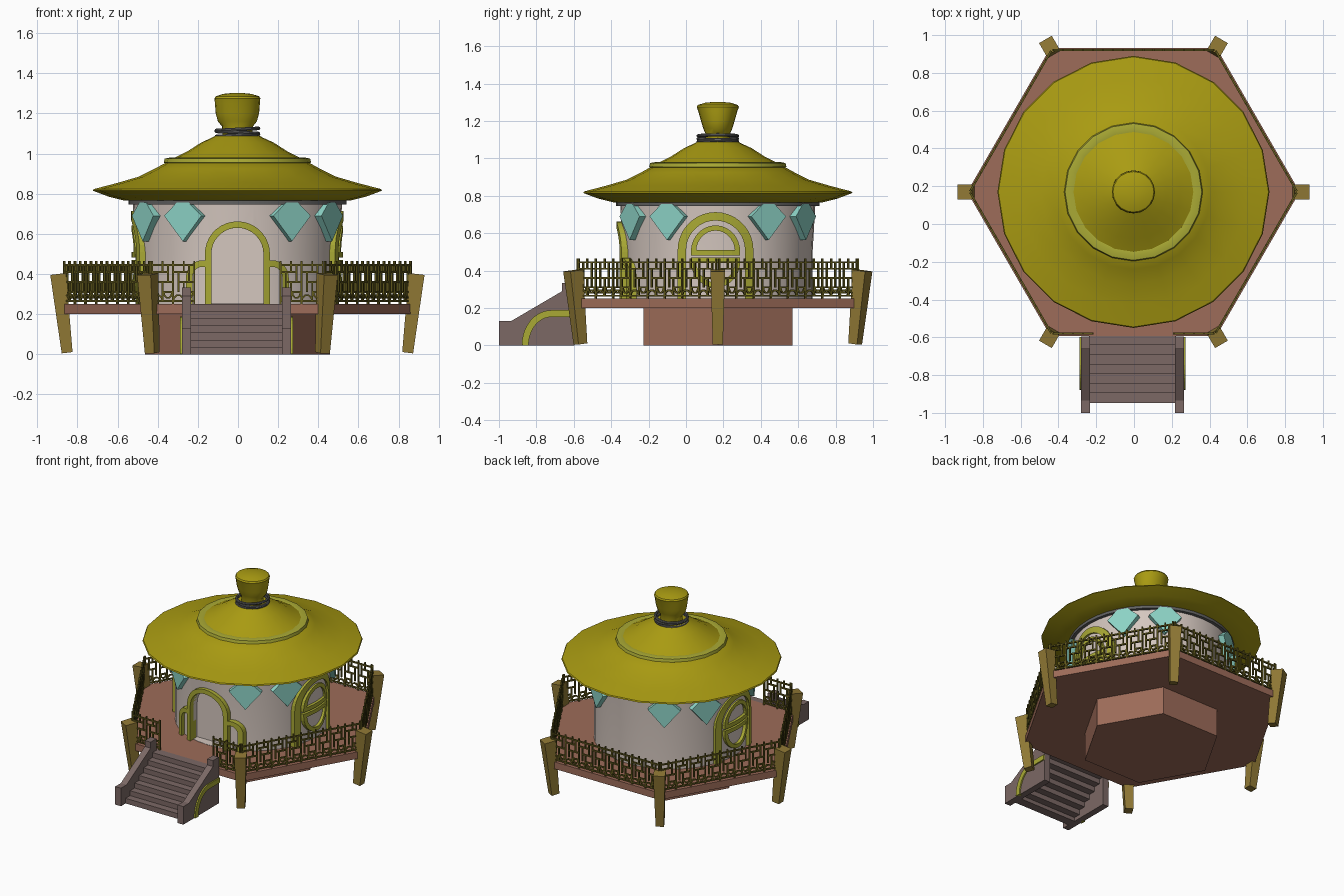
import bpy, bmesh
from math import sin, cos, pi, sqrt, hypot, radians

if "Cube" in bpy.data.objects:
    bpy.data.objects.remove(bpy.data.objects["Cube"])

CX, CY = -0.003, 0.17      # centre of the round house


def mat(name, r, g, b):
    m = bpy.data.materials.new(name)
    m.diffuse_color = (r, g, b, 1)
    m.use_nodes = True
    m.node_tree.nodes["Principled BSDF"].inputs["Base Color"].default_value = m.diffuse_color
    return m


ROOF = mat("roof_gold", .40, .33, .006)
LIME = mat("lime_trim", .40, .40, .035)
WALL = mat("cream_wall", .66, .57, .52)
TEAL = mat("teal", .27, .66, .57)
DECK = mat("deck_wood", .34, .15, .10)
STONE = mat("step_stone", .20, .14, .13)
POST = mat("post_wood", .28, .19, .035)
RAIL = mat("rail_olive", .12, .10, .012)
GREY = mat("grey_rope", .12, .12, .12)


def make(name, verts, faces, material, smooth=False):
    me = bpy.data.meshes.new(name)
    me.from_pydata(verts, [], faces)
    bm = bmesh.new()
    bm.from_mesh(me)
    bmesh.ops.recalc_face_normals(bm, faces=bm.faces)
    bm.to_mesh(me)
    bm.free()
    ob = bpy.data.objects.new(name, me)
    bpy.context.collection.objects.link(ob)
    me.materials.append(material)
    if smooth:
        bpy.ops.object.select_all(action='DESELECT')
        ob.select_set(True)
        bpy.context.view_layer.objects.active = ob
        bpy.ops.object.shade_smooth_by_angle(angle=radians(30))
    return ob


def loft(name, rings, n, material, smooth=True, closed=False):
    """Stack of (rx, ry, z) rings around the house centre."""
    v = [(CX + rx * cos(2 * pi * i / n), CY + ry * sin(2 * pi * i / n), z)
         for rx, ry, z in rings for i in range(n)]
    k = len(rings)
    f = [(a * n + i, a * n + (i + 1) % n, (a + 1) % k * n + (i + 1) % n, (a + 1) % k * n + i)
         for a in range(k if closed else k - 1) for i in range(n)]
    if not closed:
        f += [tuple(range(n)), tuple(range((k - 1) * n, k * n))]
    return make(name, v, f, material, smooth)


def lathe(name, prof, n, material, **kw):
    return loft(name, [(r, r, z) for r, z in prof], n, material, **kw)


def prism(name, pts, d0, d1, place, material):
    n = len(pts)
    v = [place(a, b, d) for d in (d0, d1) for a, b in pts]
    f = [tuple(range(n)), tuple(range(n, 2 * n))]
    f += [(i, (i + 1) % n, n + (i + 1) % n, n + i) for i in range(n)]
    return make(name, v, f, material)


def ribbon(name, paths, width, d0, d1, place, material):
    """Flat bars of given width following 2D paths, from depth d0 to d1."""
    v, f = [], []
    for p in paths:
        s = len(v)
        for i, (a, b) in enumerate(p):
            q, r = p[max(i - 1, 0)], p[min(i + 1, len(p) - 1)]
            dx, dy = r[0] - q[0], r[1] - q[1]
            l = hypot(dx, dy)
            nx, ny = -dy / l * width / 2, dx / l * width / 2
            v += [place(a + nx, b + ny, d0), place(a - nx, b - ny, d0),
                  place(a - nx, b - ny, d1), place(a + nx, b + ny, d1)]
        m = len(p)
        f += [(s + 4 * i + j, s + 4 * i + (j + 1) % 4, s + 4 * i + 4 + (j + 1) % 4, s + 4 * i + 4 + j)
              for i in range(m - 1) for j in range(4)]
        f += [(s, s + 1, s + 2, s + 3), tuple(s + 4 * m - 4 + j for j in range(4))]
    return make(name, v, f, material)


def arc(cx, cy, rx, ry, a0, a1, n=12):
    return [(cx + rx * cos(radians(a0 + (a1 - a0) * i / n)),
             cy + ry * sin(radians(a0 + (a1 - a0) * i / n))) for i in range(n + 1)]


# Hexagonal foundation and deck
lathe("foundation", [(.46, 0), (.46, .205)], 6, DECK, smooth=False)
lathe("deck", [(.88, .20), (.88, .25)], 6, DECK, smooth=False)

# Round wall with an arched door recess
wall = lathe("wall", [(.507, .245), (.507, .5), (.522, .76)], 40, WALL)
cutter = prism("door_cutter", [(-.13, .252)] + arc(0, .5, .13, .13, 180, 0, 16) + [(.13, .252)],
               -.6, -.275, lambda a, b, d: (CX + a, d, b), WALL)
cutter.hide_render = True
mod = wall.modifiers.new("door", 'BOOLEAN')
mod.object, mod.solver = cutter, 'EXACT'
bpy.context.view_layer.objects.active = wall
bpy.ops.object.modifier_apply(modifier="door")
bpy.data.objects.remove(cutter)
lathe("wall_cap", [(.543, .745), (.543, .77)], 40, GREY)

# Roof tiers, trim ring, rope coils and finial
lathe("lower_roof", [(.54, .765), (.56, .765), (.64, .785), (.72, .815), (.715, .823), (.60, .853),
                     (.49, .885), (.41, .925), (.35, .958), (.30, .96)], 20, ROOF)
lathe("roof_ring", [(.31, .95), (.34, .942), (.367, .955), (.362, .975), (.335, .98), (.31, .975)],
      20, LIME, closed=True)
lathe("upper_roof", [(.33, .955), (.33, .97), (.25, 1.01), (.18, 1.055), (.125, 1.08), (.10, 1.095)], 20, ROOF)
for k in range(3):
    ring = lathe(f"rope_coil_{k}", [(.105 + .009 * cos(2 * pi * i / 8), 1.09 + .015 * k + .009 * sin(2 * pi * i / 8))
                                    for i in range(8)], 20, GREY, closed=True)
    for vert in ring.data.vertices:
        vert.co.z += (vert.co.x - CX) * .05 * (-1) ** k
loft("finial", [(.075, .066, 1.09), (.077, .067, 1.135), (.097, .078, 1.16), (.108, .090, 1.20), (.112, .104, 1.25),
                (.114, .113, 1.275), (.108, .107, 1.285), (.07, .07, 1.297), (.02, .02, 1.302)], 20, ROOF)

# Teal diamonds tucked under the eaves
diamond = [(-.107, .69), (-.035, .755), (.035, .755), (.107, .69), (0, .563)]
for i in range(12):
    if i % 3:
        t = i * pi / 6
        prism(f"diamond_{i}", diamond, .485, .545,
              lambda a, b, d: (CX + d * cos(t) - a * sin(t), CY + d * sin(t) + a * cos(t), b), TEAL)


# Door frame with side scrolls, wrapped on the wall
def front(a, b, d):
    return (CX + a, CY - sqrt(.507 ** 2 - a * a) - d, b)


door = [[(-.146, .25), (-.146, .38)] + arc(0, .5, .146, .146, 180, 0, 18) + [(.146, .38), (.146, .25)]]
for s in (-1, 1):
    door.append([(s * a, b) for a, b in [(.155, .452)] + arc(.175, .38, .065, .072, 90, 0, 8) + [(.24, .25)]])
ribbon("door_frame", door, .032, -.03, .035, front, LIME)

# Arched side windows: outer arch and two half-round frames
for s, side in ((1, "right"), (-1, "left")):
    def lateral(a, b, d):
        return (CX + s * (sqrt(.507 ** 2 - a * a) + d), CY - .012 + a, b)
    ribbon(f"{side}_window_arch", [[(-.18, .25), (-.18, .4)] + arc(0, .51, .18, .18, 180, 0, 18)
                                   + [(.18, .4), (.18, .25)]], .045, -.02, .022, lateral, LIME)
    bars = [arc(0, .50, .118, .128, 180, 0, 14), arc(0, .45, .118, .128, 180, 360, 14)]
    bars += [[(-.132 + .264 * i / 6, z) for i in range(7)] for z in (.495, .455)]
    ribbon(f"{side}_window_frame", bars, .028, -.02, .02, lateral, LIME)

# Leaning tapered posts at the deck corners
for i in range(6):
    t = i * pi / 3
    v = []
    for r, z, h in ((.848, .008, .027), (.893, .40, .039)):
        for a, b in ((-h, -h), (h, -h), (h, h), (-h, h)):
            v.append((CX + (r + a) * cos(t) - b * sin(t), CY + (r + a) * sin(t) + b * cos(t), z - a * .12))
    make(f"post_{i}", v, [(0, 1, 2, 3), (4, 5, 6, 7)] + [(j, (j + 1) % 4, 4 + (j + 1) % 4, 4 + j) for j in range(4)], POST)


# Fretwork railings: a repeated motif of bars and hooks
def fretwork(u0, u1):
    n = max(1, round((u1 - u0) / .105))
    p = (u1 - u0) / n
    out = [[(u0, z), (u1, z)] for z in (.445, .265)]
    out.append([(u1, .25), (u1, .465)])
    for k in range(n):
        u = u0 + k * p
        segs = [[(0, .25), (0, .465)], [(.5, .41), (.5, .465)], [(0, .41), (.75, .41)], [(.75, .36), (.75, .445)],
                [(.25, .31), (.25, .41)], [(.25, .36), (1, .36)], [(.5, .265), (.5, .36)], [(.5, .31), (1, .31)],
                arc(.25, .265, .25, .03, 180, 0, 5), arc(.75, .31, .2, .03, 180, 360, 5)]
        out += [[(u + a * p, z) for a, z in sg] for sg in segs]
    return out


for i in range(6):
    t = pi / 6 + i * pi / 3
    spans = [(-.425, -.215), (.215, .425)] if i == 4 else [(-.425, .425)]
    paths = [q for sp in spans for q in fretwork(*sp)]
    ribbon(f"railing_{i}", paths, .009, .745, .756,
           lambda a, b, d: (CX + d * cos(t) - a * sin(t), CY + d * sin(t) + a * cos(t), b), RAIL)

# Front steps
for k in range(7):
    y, z = -.59 - k * .051, .25 - k * .0355
    prism(f"step_{k}", [(y + .012, z), (y - .051, z), (y - .051, max(z - .045, 0)), (y + .012, max(z - .045, 0))],
          -.235, .225, lambda a, b, d: (CX + d, a, b), STONE)

# Stair side walls with a curved trim
cheek = [(-1, 0), (-1, .13), (-.935, .13), (-.662, .29), (-.662, .333), (-.595, .333), (-.595, 0)]
for s, side in ((-1, "left"), (1, "right")):
    def place(a, b, d):
        return (-.008 + s * d, a, b)
    prism(f"{side}_stair_wall", cheek, .226, .272, place, STONE)
    ribbon(f"{side}_stair_trim", [arc(-.72, 0, .14, .17, 180, 90, 10) + [(-.597, .17)]], .036, .26, .281, place, LIME)
